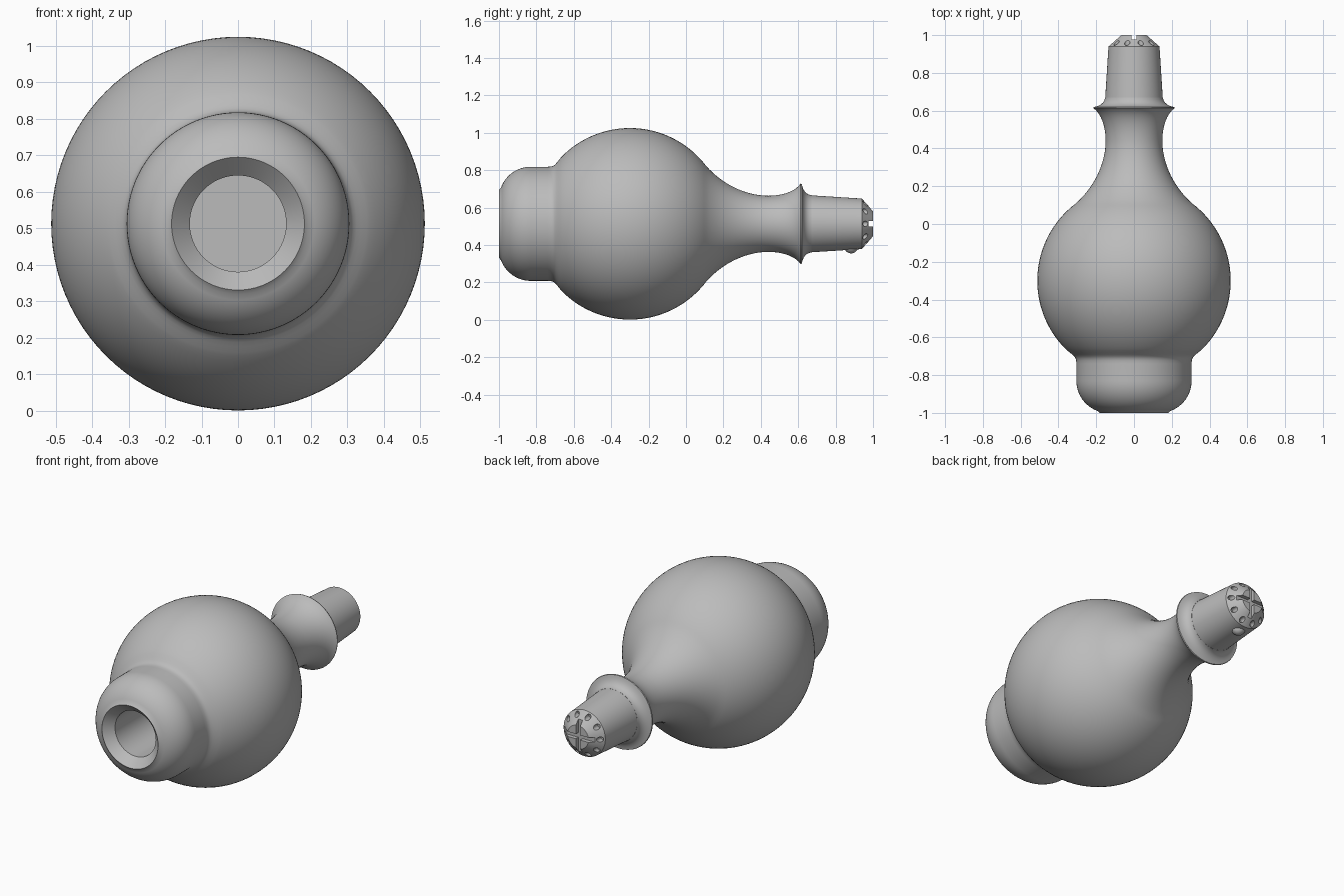
import bpy, bmesh, math
from mathutils import Matrix, Vector

if "Cube" in bpy.data.objects:
    bpy.data.objects.remove(bpy.data.objects["Cube"])

AXIS_Z = 0.513
BALL_Y, BALL_R = -0.30, 0.512

grey = bpy.data.materials.new("plain grey")
grey.use_nodes = True
grey.diffuse_color = (0.5, 0.5, 0.5, 1)
grey.node_tree.nodes["Principled BSDF"].inputs["Base Color"].default_value = (0.5, 0.5, 0.5, 1)


def finish(bm, name):
    bmesh.ops.remove_doubles(bm, verts=bm.verts, dist=1e-5)
    bmesh.ops.recalc_face_normals(bm, faces=bm.faces)
    mesh = bpy.data.meshes.new(name)
    bm.to_mesh(mesh)
    bm.free()
    mesh.materials.append(grey)
    obj = bpy.data.objects.new(name, mesh)
    bpy.context.collection.objects.link(obj)
    return obj


def smooth(obj):
    bpy.ops.object.select_all(action='DESELECT')
    obj.select_set(True)
    bpy.context.view_layer.objects.active = obj
    bpy.ops.object.shade_smooth_by_angle(angle=math.radians(28))


def lathe(profile, name, steps=96):
    """Turn a (y, radius) profile around the long axis."""
    bm = bmesh.new()
    verts = [bm.verts.new((0, y, AXIS_Z + r)) for y, r in profile]
    edges = [bm.edges.new(pair) for pair in zip(verts, verts[1:])]
    bmesh.ops.spin(bm, geom=verts + edges, cent=(0, 0, AXIS_Z), axis=(0, 1, 0),
                   angle=math.tau, steps=steps, use_merge=False)
    return finish(bm, name)


def arc(cy, cr, radius, start, end, count):
    angles = [math.radians(start + (end - start) * i / count) for i in range(count + 1)]
    return [(cy + radius * math.cos(a), cr + radius * math.sin(a)) for a in angles]


def bezier(p0, p1, p2, p3, count):
    pts = []
    for i in range(1, count + 1):
        t = i / count
        s = 1 - t
        pts.append(tuple(s**3 * a + 3 * s * s * t * b + 3 * s * t * t * c + t**3 * d
                         for a, b, c, d in zip(p0, p1, p2, p3)))
    return pts


# Bulb body: recessed socket, rounded collar, ball, flared neck
profile = [(-0.50, 0), (-0.50, 0.132), (-0.95, 0.132), (-1.0, 0.182)]
profile += arc(-0.83, 0.135, 0.17, 160, 90, 12)
profile += [(-0.74, 0.305)]
profile += bezier((-0.74, 0.305), (-0.70, 0.305), (-0.70, 0.318), (-0.67, 0.353), 6)
profile += arc(BALL_Y, 0, BALL_R, 135, 37, 40)
ball_end = profile[-1]
profile += bezier(ball_end, (0.21, 0.195), (0.34, 0.15), (0.44, 0.15), 18)
profile += bezier((0.44, 0.15), (0.52, 0.15), (0.585, 0.175), (0.613, 0.215), 10)
profile += [(0.619, 0.213)]
profile += bezier((0.619, 0.213), (0.625, 0.18), (0.64, 0.157), (0.67, 0.153), 8)
profile += [(0.67, 0)]
smooth(lathe(profile, "bulb_body"))

# Tapered nozzle with a chamfered tip
nozzle = lathe([(0.65, 0), (0.65, 0.1535), (0.94, 0.135), (1.0, 0.068), (1.0, 0)], "nozzle")

# Cutters: ring of drilled holes and a cross slot
bm = bmesh.new()
for i in range(10):
    a = math.tau * i / 10
    spot = Vector((0.114 * math.cos(a), 0.965, AXIS_Z + 0.114 * math.sin(a)))
    bmesh.ops.create_cone(bm, cap_ends=True, segments=20, radius1=0.0145, radius2=0.0145, depth=0.07,
                          matrix=Matrix.Translation(spot) @ Matrix.Rotation(math.pi / 2, 4, 'X'))
holes = finish(bm, "hole_cutter")
cutters = [holes]
for name, size in (("slot_cutter_across", (0.3, 0.05, 0.028)), ("slot_cutter_upright", (0.028, 0.05, 0.3))):
    bm = bmesh.new()
    bmesh.ops.create_cube(bm, size=1, matrix=Matrix.Translation((0, 1.002, AXIS_Z)) @ Matrix.Diagonal((*size, 1)))
    cutters.append(finish(bm, name))

bpy.context.view_layer.objects.active = nozzle
for cutter in cutters:
    cutter.hide_render = True
    mod = nozzle.modifiers.new("cut", 'BOOLEAN')
    mod.operation = 'DIFFERENCE'
    mod.solver = 'EXACT'
    mod.object = cutter
    bpy.ops.object.modifier_apply(modifier=mod.name)
    bpy.data.objects.remove(cutter)
smooth(nozzle)

# Small round locating knob under the nozzle
bm = bmesh.new()
bmesh.ops.create_uvsphere(bm, u_segments=32, v_segments=16, radius=0.038,
                          matrix=Matrix.Translation((0, 0.883, AXIS_Z - 0.12)))
smooth(finish(bm, "locating_knob"))
